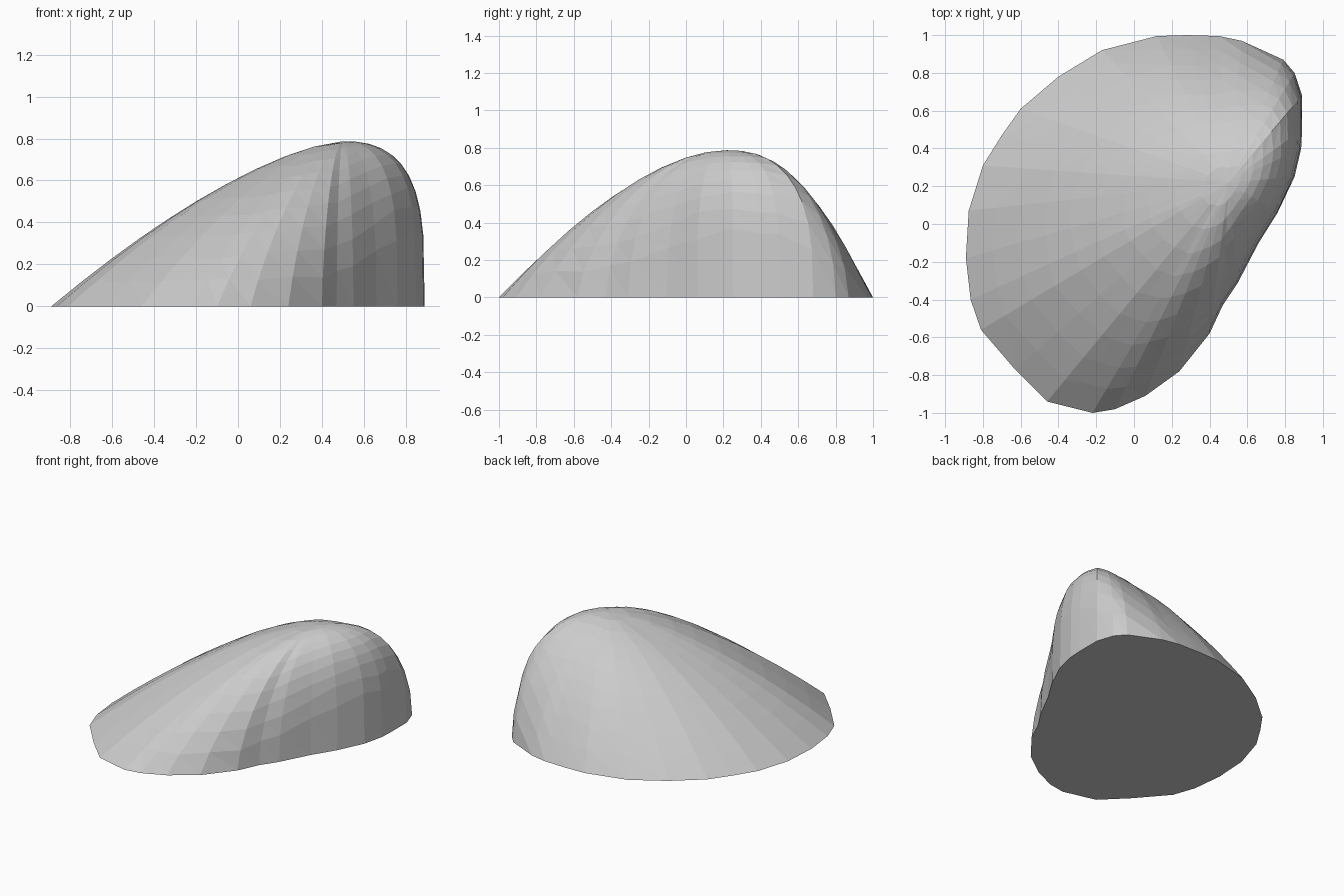
import bpy, bmesh, math, random

if "Cube" in bpy.data.objects:
    bpy.data.objects.remove(bpy.data.objects["Cube"])

random.seed(4)
APEX = (0.5, 0.22, 0.787)
RINGS = 10

# ground outline, counter-clockwise
OUTLINE = [(0.89, 0.5), (0.89, 0.68), (0.85, 0.8), (0.79, 0.87), (0.57, 0.97), (0.45, 0.995),
           (0.28, 1.0), (0.12, 0.995), (-0.17, 0.92), (-0.4, 0.78), (-0.6, 0.61), (-0.7, 0.47),
           (-0.8, 0.31), (-0.875, 0.07), (-0.89, -0.18), (-0.865, -0.4), (-0.81, -0.56),
           (-0.63, -0.77), (-0.46, -0.94), (-0.36, -0.965), (-0.22, -1.0), (-0.1, -0.98),
           (0.06, -0.91), (0.24, -0.78), (0.4, -0.58), (0.47, -0.43), (0.55, -0.31),
           (0.66, -0.1), (0.76, 0.06), (0.85, 0.25), (0.885, 0.4)]

# slope shape by compass angle around the apex: (degrees, p, q), height = (1 - s^p)^q
SLOPES = [(0, 2.5, .25), (45, 2.5, .27), (66, 2.1, .6), (94, 2.0, 1), (140, 1.65, 1),
          (189, 1.45, 1), (239, 1.6, 1), (255, 1.9, .9), (266, 2.0, .6), (283, 2.2, .4),
          (320, 2.4, .28), (360, 2.5, .25)]


def slope(deg):
    for (a, p, q), (b, p2, q2) in zip(SLOPES, SLOPES[1:]):
        if a <= deg <= b:
            t = (deg - a) / (b - a)
            return p + (p2 - p) * t, q + (q2 - q) * t


bm = bmesh.new()
top = bm.verts.new(APEX)
rings = []
for k in range(1, RINGS + 1):
    ring = []
    for x, y in OUTLINE:
        dx, dy = x - APEX[0], y - APEX[1]
        p, q = slope(math.degrees(math.atan2(dy, dx)) % 360)
        # rings crowd toward the rim on the steep side
        s = 1 - (1 - k / RINGS) ** (1 + 1.1 * (1 - q))
        if k < RINGS:
            s = min(s + random.uniform(-.006, .006), 0.998)
        z = APEX[2] * max(0, 1 - s ** p) ** q
        ring.append(bm.verts.new((APEX[0] + dx * s, APEX[1] + dy * s, z)))
    rings.append(ring)

# faceted skin
n = len(OUTLINE)
for i in range(n):
    j = (i + 1) % n
    bm.faces.new((top, rings[0][i], rings[0][j]))
    for a, b in zip(rings, rings[1:]):
        bm.faces.new((a[i], b[i], b[j]))
        bm.faces.new((a[i], b[j], a[j]))
# flat underside
bm.faces.new(list(reversed(rings[-1])))
bmesh.ops.recalc_face_normals(bm, faces=bm.faces)

mesh = bpy.data.meshes.new("rock")
bm.to_mesh(mesh)
bm.free()
rock = bpy.data.objects.new("rock", mesh)
bpy.context.collection.objects.link(rock)
